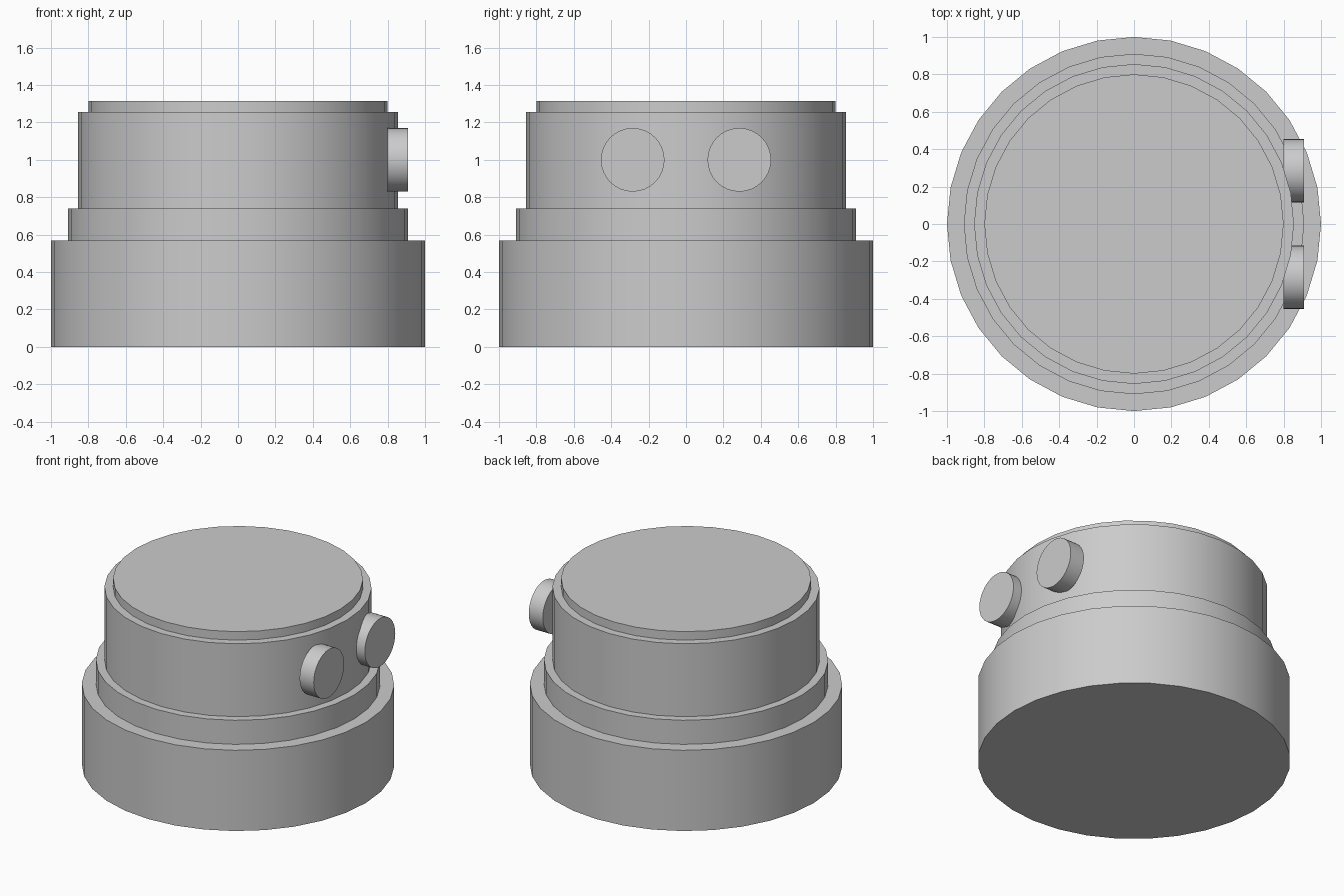
import bpy
import math

cube = bpy.data.objects.get("Cube")
if cube:
    bpy.data.objects.remove(cube, do_unlink=True)

# Single plain grey finish
GREY = (0.6, 0.6, 0.6, 1.0)
grey = bpy.data.materials.new("plain_grey")
grey.use_nodes = True
grey.diffuse_color = GREY
grey.node_tree.nodes["Principled BSDF"].inputs["Base Color"].default_value = GREY


def cylinder(name, radius, depth, location, rotation=(0, 0, 0)):
    """Smooth-sided, sharp-rimmed disc with 32 sides."""
    bpy.ops.mesh.primitive_cylinder_add(
        vertices=32, radius=radius, depth=depth, location=location, rotation=rotation)
    obj = bpy.context.object
    obj.name = name
    obj.data.materials.append(grey)
    bpy.ops.object.shade_smooth_by_angle(angle=math.radians(30))
    return obj


# Stacked round tiers: name, radius, height
z = 0.0
for name, radius, height in [
    ("base", 1.0, 0.57),
    ("collar", 0.91, 0.17),
    ("body", 0.855, 0.515),
    ("lid", 0.8, 0.06),
]:
    cylinder(name, radius, height, (0, 0, z + height / 2))
    z += height

# Pair of round knobs on the left side, partly sunk into the body
for name, side in (("front_knob", -1), ("back_knob", 1)):
    cylinder(name, 0.17, 0.11, (0.855, side * 0.285, 1.0), (0, math.pi / 2, 0))
